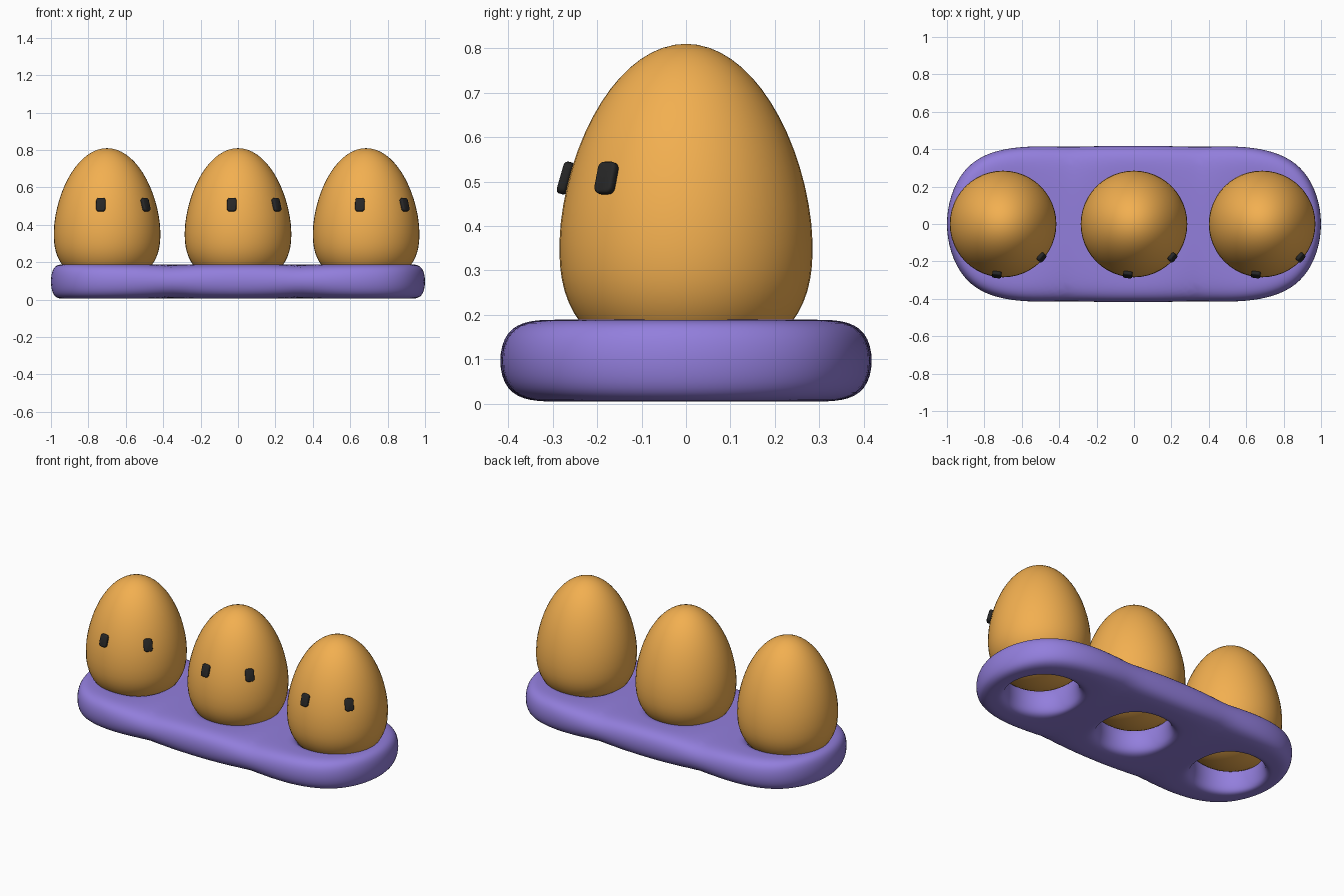
import bpy, bmesh
from math import sin, cos, pi, radians
from mathutils import Vector

if "Cube" in bpy.data.objects:
    bpy.data.objects.remove(bpy.data.objects["Cube"])


def material(name, rgb):
    m = bpy.data.materials.new(name)
    m.diffuse_color = (*rgb, 1)
    m.use_nodes = True
    m.node_tree.nodes["Principled BSDF"].inputs["Base Color"].default_value = m.diffuse_color
    return m


PURPLE = material("purple", (0.29, 0.21, 0.72))
ORANGE = material("orange", (0.89, 0.43, 0.08))
BLACK = material("black", (0.02, 0.02, 0.02))


def finish(bm, name, mat):
    bmesh.ops.recalc_face_normals(bm, faces=bm.faces)
    mesh = bpy.data.meshes.new(name)
    bm.to_mesh(mesh)
    bm.free()
    mesh.materials.append(mat)
    mesh.polygons.foreach_set("use_smooth", [True] * len(mesh.polygons))
    ob = bpy.data.objects.new(name, mesh)
    bpy.context.collection.objects.link(ob)
    return ob


EGG_X = (-0.70, 0.0, 0.685)


# Tray: three cells, each a square ring around an octagonal hole
def tray():
    bm = bmesh.new()
    end, ex, ey, side = 1.03, 0.93, 0.315, 0.425
    # per cell: left corner x, left mid x, right mid x, right corner x, left/right corner y
    cells = [(-ex, -end, -0.35, -0.35, ey, side),
             (-0.35, -0.35, 0.34, 0.34, side, side),
             (0.34, 0.34, end, ex, side, ey)]
    sx = 1 / 0.965
    for cx, (lc, lm, rm, rc, ly, ry) in zip(EGG_X, cells):
        outer = [(rm, 0), (rc, ry), (cx, side), (lc, ly),
                 (lm, 0), (lc, -ly), (cx, -side), (rc, -ry)]
        outer = [(x * sx, y) for x, y in outer]
        hole = [(cx + 0.222 * cos(k * pi / 4), 0.222 * sin(k * pi / 4)) for k in range(8)]
        rings = []
        for f in (0, 0.64, 1):
            rings.append([bm.verts.new(Vector((*o, 0.097)).lerp(Vector((*h, 0.097)), f))
                          for o, h in zip(outer, hole)])
        for a, b in zip(rings, rings[1:]):
            for k in range(8):
                n = (k + 1) % 8
                bm.faces.new((a[k], a[n], b[n], b[k]))
    bmesh.ops.remove_doubles(bm, verts=bm.verts, dist=0.001)
    ob = finish(bm, "tray", PURPLE)
    solid = ob.modifiers.new("thickness", 'SOLIDIFY')
    solid.thickness, solid.offset = 0.184, 0
    sub = ob.modifiers.new("rounding", 'SUBSURF')
    sub.levels = sub.render_levels = 3
    # Fit the rounded result to the overall footprint
    bpy.context.view_layer.update()
    done = ob.evaluated_get(bpy.context.evaluated_depsgraph_get()).to_mesh()
    wide = max(abs(v.co.x) for v in done.vertices)
    deep = max(abs(v.co.y) for v in done.vertices)
    fx, fy = 1 / wide, 0.418 / deep
    for v in ob.data.vertices:
        v.co.x *= fx
        v.co.y *= fy


# Egg: revolved profile, pointed upper half and flatter lower half
def egg(name, x):
    bm = bmesh.new()
    r, mid, top, low = 0.285, 0.36, 0.81, 0.08
    pts = []
    n = 32
    for i in range(n + 1):
        a = -pi / 2 + pi * i / n
        t = abs(sin(a))
        if a < 0:
            rad, z = (1 - t ** 2.6) ** 0.5, mid - (mid - low) * t
        else:
            rad, z = (1 - t ** 1.72) ** 0.5, mid + (top - mid) * t
        pts.append(bm.verts.new((r * rad, 0, z)))
    edges = [bm.edges.new(p) for p in zip(pts, pts[1:])]
    bmesh.ops.spin(bm, geom=pts + edges, cent=(0, 0, 0), axis=(0, 0, 1),
                   angle=2 * pi, steps=48, use_merge=True)
    bmesh.ops.remove_doubles(bm, verts=bm.verts, dist=0.0005)
    finish(bm, name, ORANGE).location.x = x


# Eye: small rounded slab lying against the shell
def eye(name, x, turn):
    bm = bmesh.new()
    bmesh.ops.create_cube(bm, size=1)
    bmesh.ops.scale(bm, vec=(0.05, 0.021, 0.074), verts=bm.verts)
    upright = [e for e in bm.edges
               if abs(e.verts[0].co.y - e.verts[1].co.y) > 0.01]
    bmesh.ops.bevel(bm, geom=upright, offset=0.015, segments=4, profile=0.5, affect='EDGES')
    rims = [e for e in bm.edges
            if abs(e.verts[0].co.y - e.verts[1].co.y) < 0.001]
    bmesh.ops.bevel(bm, geom=rims, offset=0.006, segments=2, profile=0.5, affect='EDGES')
    ob = finish(bm, name, BLACK)
    a = radians(turn)
    ob.location = (x + 0.273 * sin(a), -0.273 * cos(a), 0.508)
    ob.rotation_euler = (radians(-16), 0, a)


tray()
for i, x in enumerate(EGG_X, 1):
    egg(f"egg_{i}", x)
    eye(f"left_eye_{i}", x, -7)
    eye(f"right_eye_{i}", x, 49)
